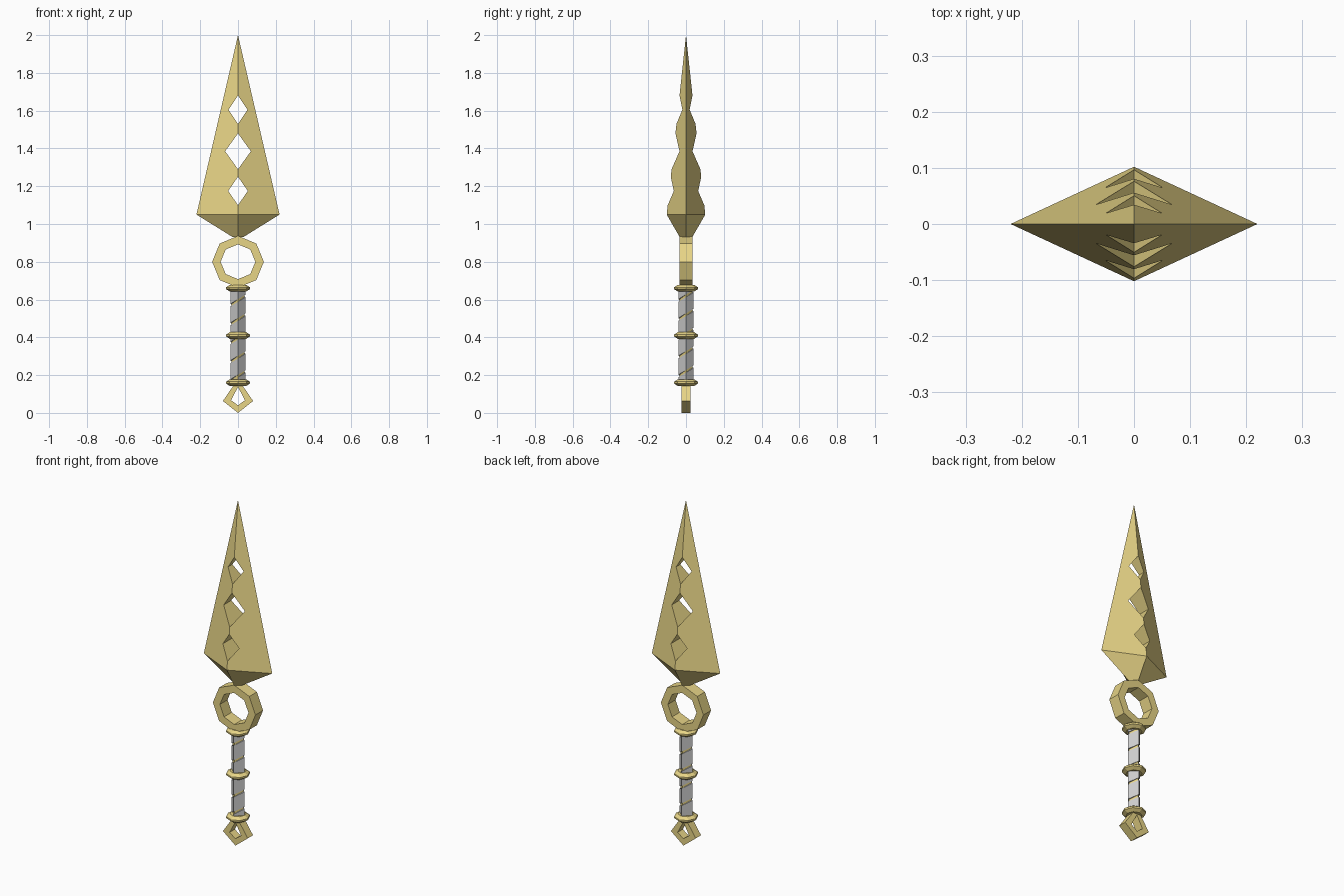
import bpy, bmesh, math

if "Cube" in bpy.data.objects:
    bpy.data.objects.remove(bpy.data.objects["Cube"])

gold = bpy.data.materials.new("gold")
gold.diffuse_color = (0.8, 0.66, 0.24, 1)
gold.use_nodes = True
gold.node_tree.nodes["Principled BSDF"].inputs["Base Color"].default_value = gold.diffuse_color


def make(name, faces, mat=gold):
    """Build a welded flat-shaded object from faces given as point lists."""
    bm = bmesh.new()
    for pts in faces:
        bm.faces.new([bm.verts.new(p) for p in pts])
    bmesh.ops.remove_doubles(bm, verts=bm.verts, dist=1e-5)
    bmesh.ops.recalc_face_normals(bm, faces=bm.faces)
    me = bpy.data.meshes.new(name)
    bm.to_mesh(me)
    bm.free()
    ob = bpy.data.objects.new(name, me)
    bpy.context.collection.objects.link(ob)
    if mat:
        me.materials.append(mat)
    return ob


def sweep(sections, closed=True, caps=False):
    """Faces joining successive closed cross-sections."""
    faces = []
    n = len(sections)
    for i in range(n if closed else n - 1):
        a, b = sections[i], sections[(i + 1) % n]
        for j in range(len(a)):
            k = (j + 1) % len(a)
            faces.append([a[j], a[k], b[k], b[j]])
    if caps:
        faces += [sections[0], sections[-1]]
    return faces


def frame(name, outer, inner, d):
    """Flat open frame in the xz plane with half depth d."""
    make(name, sweep([[(o[0], -d, o[1]), (o[0], d, o[1]), (i[0], d, i[1]), (i[0], -d, i[1])]
                      for o, i in zip(outer, inner)]))


def ngon(r, n, cz=0.0):
    return [(r * math.cos(2 * math.pi * i / n), cz + r * math.sin(2 * math.pi * i / n))
            for i in range(n)]


# Blade: one quarter with half-diamond notches, mirrored four ways
W, T, BASE, TIP = 0.22, 0.102, 1.05, 2.0


def on_blade(x, z):
    return (x, -T * ((TIP - z) / (TIP - BASE) - x / W), z)


outline, quarter = [(0, 0, TIP)], []
for top, mid, bottom, hw in ((1.68, 1.605, 1.53, 0.05),
                             (1.48, 1.385, 1.29, 0.068),
                             (1.25, 1.175, 1.10, 0.052)):
    notch = [on_blade(0, top), on_blade(hw, mid), on_blade(0, bottom)]
    outline += notch
    for a, b in zip(notch, notch[1:]):
        quarter.append([a, b, (b[0], 0, b[2]), (a[0], 0, a[2])])
front, side = (0, -T, BASE), (W, 0, BASE)
low_front, low_side = (0, -0.033, 0.93), (0.027, 0, 0.93)
quarter += [outline + [front, side],
            [front, side, low_side, low_front],
            [low_front, low_side, (0, 0, 0.93)]]
make("blade", [[(x * sx, y * sy, z) for x, y, z in f]
               for sx in (1, -1) for sy in (1, -1) for f in quarter])

# Octagonal ring between blade and grip
frame("guard_ring", ngon(0.137, 8, 0.8), ngon(0.092, 8, 0.8), 0.035)

# Kite-shaped open pommel
frame("pommel", [(0, 0), (0.08, 0.063), (0, 0.18), (-0.08, 0.063)],
      [(0, 0.04), (0.037, 0.067), (0, 0.137), (-0.037, 0.067)], 0.024)

# Collars: eight-sided lathed bands
for name, z in (("lower_collar", 0.16), ("middle_collar", 0.41), ("upper_collar", 0.66)):
    rings = [[(x, y, z + dz) for x, y in ngon(r, 8)]
             for r, dz in ((0.043, -0.018), (0.063, -0.005), (0.063, 0.005), (0.043, 0.018))]
    make(name, sweep(rings, closed=False, caps=True))

# Grip core: four-sided bar
make("grip_core", sweep([[(x, y, z) for x, y in ngon(0.034, 4)] for z in (0.15, 0.67)],
                        closed=False, caps=True))

# Grip wrap: square helical strip leaving a narrow groove
LO, HI, PITCH, GAP = 0.155, 0.665, 0.1, 0.014
sections = []
for k in range(25):
    a = math.pi / 2 * (k - 1)
    z0 = 0.102 + PITCH * k / 4
    z1 = z0 + PITCH - GAP
    z0, z1 = (min(max(z, LO), HI) for z in (z0, z1))
    if z1 - z0 > 0.001:
        sections.append([(r * math.cos(a), r * math.sin(a), z)
                         for r, z in ((0.033, z0), (0.041, z0), (0.041, z1), (0.033, z1))])
make("grip_wrap", sweep(sections, closed=False, caps=True), None)
